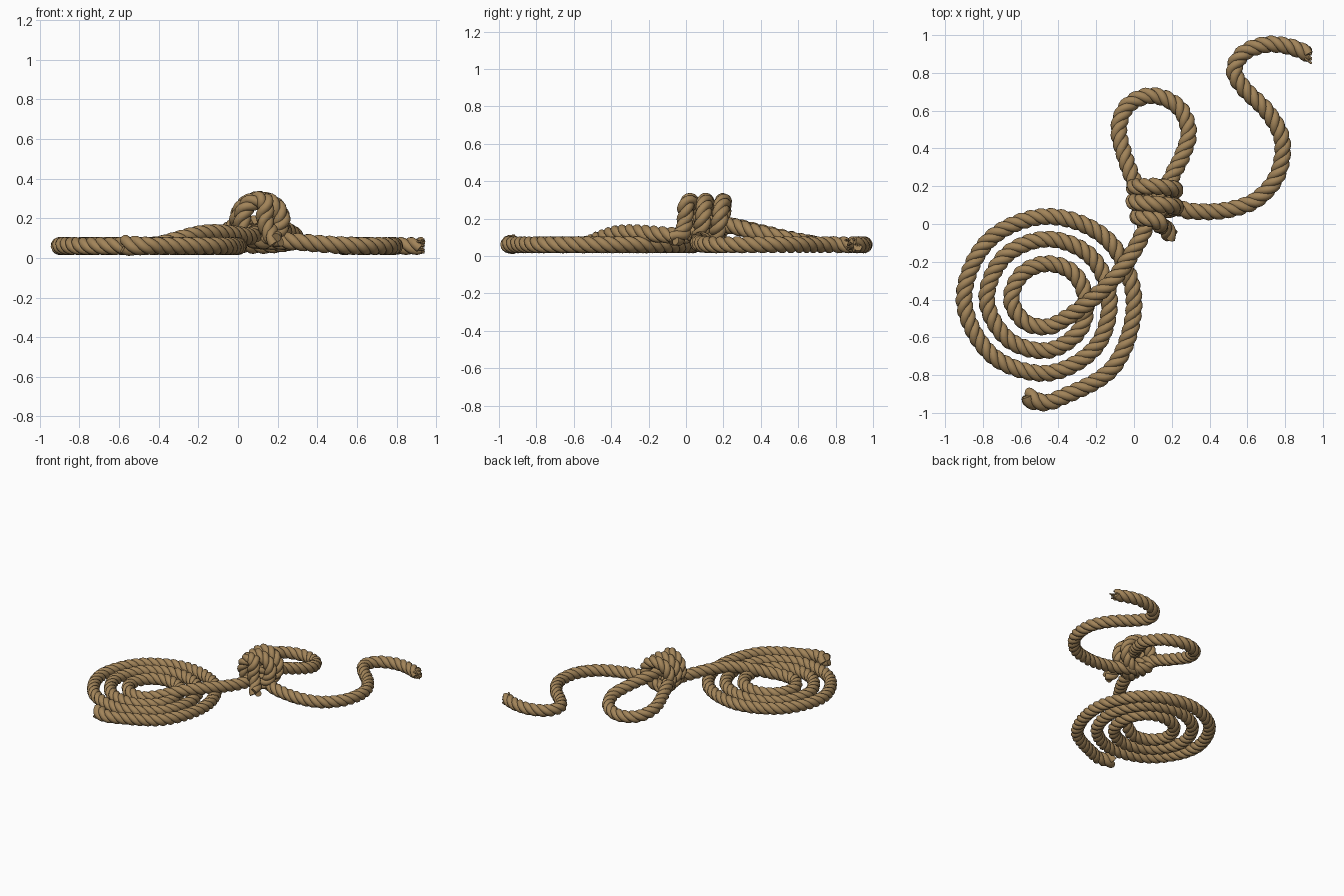
import bpy, math, random
from mathutils import Vector

if "Cube" in bpy.data.objects:
    bpy.data.objects.remove(bpy.data.objects["Cube"])

random.seed(3)
R = 0.045                      # rope radius
PITCH = 0.165                  # length of one twist
STEP = PITCH / 14

mat = bpy.data.materials.new("hemp")
mat.diffuse_color = (0.36, 0.23, 0.10, 1)
mat.use_nodes = True
mat.node_tree.nodes["Principled BSDF"].inputs["Base Color"].default_value = mat.diffuse_color


def smooth_path(pts):
    """Catmull-Rom through the points, resampled at even steps."""
    p = [Vector(q) for q in pts]
    p = [2 * p[0] - p[1]] + p + [2 * p[-1] - p[-2]]
    dense = []
    for i in range(1, len(p) - 2):
        a, b, c, d = p[i - 1:i + 3]
        for k in range(30):
            t = k / 30
            dense.append(0.5 * (2 * b + (c - a) * t + (2 * a - 5 * b + 4 * c - d) * t * t
                                + (3 * b - a - 3 * c + d) * t ** 3))
    dense.append(p[-2])
    out, travelled = [dense[0]], 0.0
    for a, b in zip(dense, dense[1:]):
        length = (b - a).length
        while travelled + length >= STEP:
            a = a.lerp(b, (STEP - travelled) / length)
            out.append(a)
            length, travelled = (b - a).length, 0.0
        travelled += length
    return out


def tube(name, lines, radius, sides_res, radii=None):
    """Round tubes along poly lines, turned into one mesh."""
    cu = bpy.data.curves.new(name, 'CURVE')
    cu.dimensions = '3D'
    cu.bevel_depth = radius
    cu.bevel_resolution = sides_res
    cu.use_fill_caps = True
    for line in lines:
        sp = cu.splines.new('POLY')
        sp.points.add(len(line) - 1)
        for i, (pt, co) in enumerate(zip(sp.points, line)):
            pt.co = (*co, 1)
            pt.radius = radii[i] if radii else 1
    tmp = bpy.data.objects.new(name + "_curve", cu)
    bpy.context.collection.objects.link(tmp)
    bpy.context.view_layer.update()
    me = bpy.data.meshes.new_from_object(tmp.evaluated_get(bpy.context.evaluated_depsgraph_get()))
    bpy.data.objects.remove(tmp)
    ob = bpy.data.objects.new(name, me)
    bpy.context.collection.objects.link(ob)
    me.materials.clear()
    me.materials.append(mat)
    me.polygons.foreach_set("use_smooth", [len(f.vertices) == 4 for f in me.polygons])
    return ob


def rope(name, pts, swell=0.0):
    """Three twisted strands following a path; swell fattens the first end."""
    path = smooth_path(pts)
    n = len(path)
    side = Vector((0, 0, 1))
    lines, radii = [[], [], []], []
    for i, c in enumerate(path):
        tan = (path[min(i + 1, n - 1)] - path[max(i - 1, 0)]).normalized()
        side = (side - tan * side.dot(tan)).normalized()
        up = tan.cross(side)
        s = 1 + swell * max(0, 1 - i * STEP / 0.13)
        radii.append(s)
        for k in range(3):
            a = 2 * math.pi * (i * STEP / PITCH + k / 3)
            lines[k].append(c + (side * math.cos(a) + up * math.sin(a)) * R * 0.5 * s)
    return tube(name, lines, R * 0.52, 3, radii)


# flat spiral coil, then the line rising across it into the knot
quarter_r = [.54, .46, .44, .44, .39, .33, .32, .32, .27, .205, .19, .19, .145]
coil = [(-0.57, -0.915, .062), (-0.5, -0.942, .062), (-0.4, -0.925, .06)]
for i in range(1, 25):
    q = i / 2
    lo = int(q)
    r = quarter_r[lo] if q == lo else (quarter_r[lo] + quarter_r[lo + 1]) / 2
    a = math.radians(-90 + 45 * i)
    coil.append((-0.46 + r * math.cos(a), -0.40 + r * math.sin(a), 0.06))
coil += [(-0.38, -0.51, .07), (-0.29, -0.45, .095), (-0.19, -0.37, .12), (-0.09, -0.27, .125),
         (0.0, -0.14, .115), (0.06, -0.02, .11), (0.1, 0.1, .13)]
rope("coiled_rope", coil, swell=0.2)

# loop behind the knot
rope("loop", [(0.08, 0.05, .17), (0.03, 0.16, .17), (-0.01, 0.25, .16), (-0.055, 0.38, .13),
              (-0.08, 0.51, .1), (-0.03, 0.63, .075), (0.1, 0.68, .065), (0.235, 0.62, .075),
              (0.29, 0.49, .1), (0.255, 0.36, .13), (0.2, 0.25, .16), (0.16, 0.14, .18),
              (0.14, 0.05, .18)])

# free end, continuing into three wraps of the knot and a short tail
knot = [(0.925, 0.9, .06), (0.82, 0.94, .06), (0.7, 0.95, .06), (0.58, 0.905, .06), (0.53, 0.81, .06),
        (0.585, 0.715, .06), (0.71, 0.59, .06), (0.785, 0.44, .06), (0.76, 0.26, .06),
        (0.65, 0.13, .06), (0.5, 0.075, .065), (0.36, 0.065, .075), (0.25, 0.08, .085)]
wrap_y = [.16, .195, .2, .18, .15, .12, .105, .09, .065, .04, .025]
for i in range(21):
    y = wrap_y[i // 2] if i % 2 == 0 else (wrap_y[i // 2] + wrap_y[i // 2 + 1]) / 2
    a = math.radians(-90 - 45 * i)
    rx = 0.11 if i < 16 else 0.09
    knot.append((0.11 + rx * math.cos(a), y, 0.19 + 0.103 * math.sin(a)))
knot += [(0.14, 0.0, .275), (0.135, -0.005, .19), (0.165, -0.02, .12), (0.2, -0.075, .08)]
rope("free_end_and_knot", knot)

# frayed yarns at the free end
yarns = []
for i in range(9):
    off = Vector((0, random.uniform(-.03, .03), random.uniform(-.03, .03)))
    base = Vector((0.905, 0.905, 0.06)) + off
    yarns.append([base, base + Vector((0.035, -0.018, 0)) + off * 0.25])
tube("frayed_yarns", yarns, 0.006, 0)
